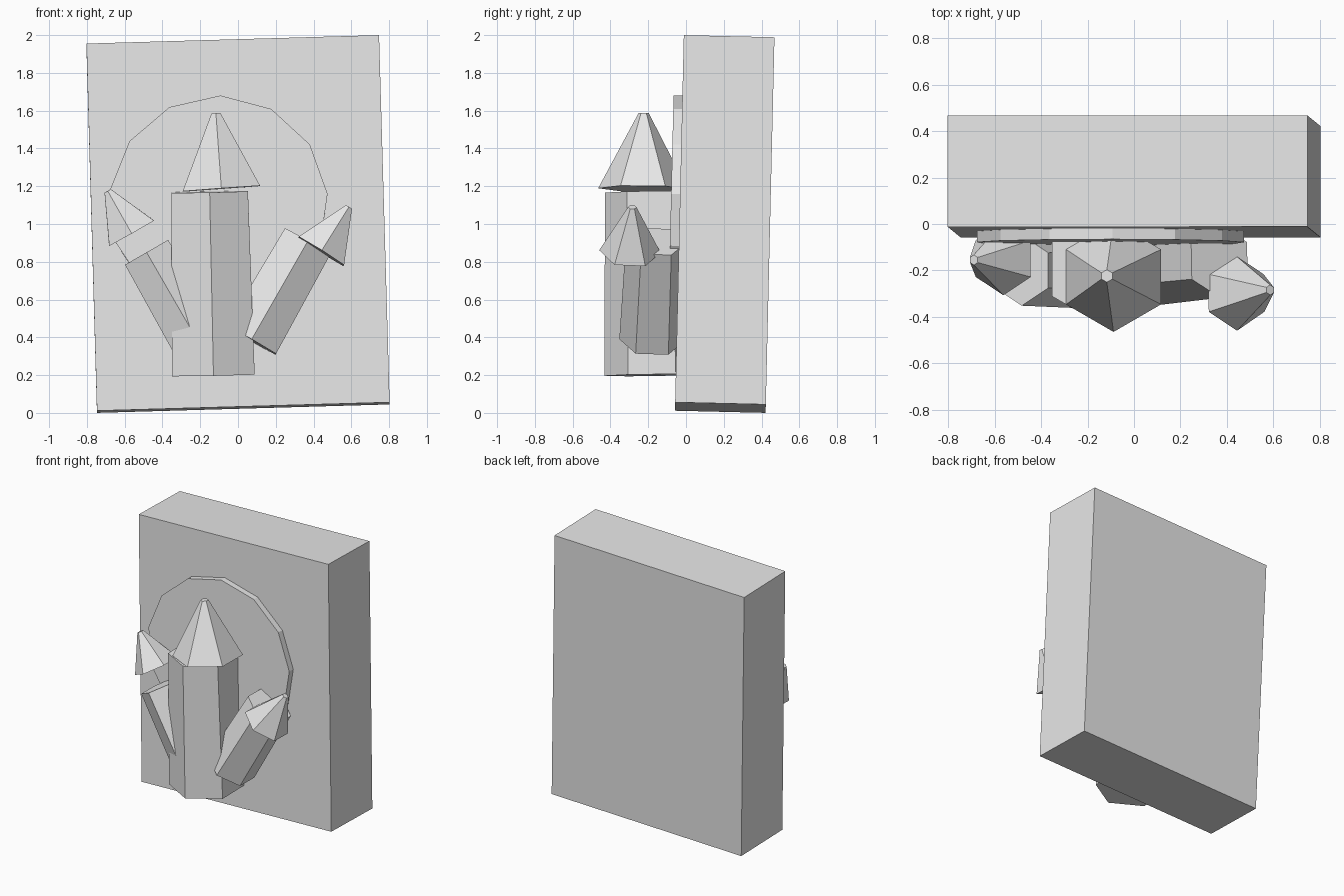
import bpy
import bmesh
import math
from mathutils import Vector, Matrix

if "Cube" in bpy.data.objects:
    bpy.data.objects.remove(bpy.data.objects["Cube"])

stone = bpy.data.materials.new("grey stone")
stone.diffuse_color = (0.8, 0.8, 0.8, 1)
stone.use_nodes = True
stone.node_tree.nodes["Principled BSDF"].inputs["Base Color"].default_value = stone.diffuse_color


def finish(name, bm):
    bmesh.ops.recalc_face_normals(bm, faces=bm.faces)
    mesh = bpy.data.meshes.new(name)
    bm.to_mesh(mesh)
    bm.free()
    mesh.materials.append(stone)
    obj = bpy.data.objects.new(name, mesh)
    bpy.context.collection.objects.link(obj)
    return obj


def frustum(name, start, end, r0, r1, sides=6, ref=(0, -1, 0)):
    """Closed tapered prism from start to end, with one corner towards ref."""
    start, end = Vector(start), Vector(end)
    axis = (end - start).normalized()
    v = Vector(ref)
    v = (v - axis * v.dot(axis)).normalized()
    u = v.cross(axis)
    bm = bmesh.new()
    rings = []
    for c, r in ((start, r0), (end, r1)):
        angles = [2 * math.pi * i / sides for i in range(sides)]
        rings.append([bm.verts.new(c + r * (math.cos(a) * v + math.sin(a) * u))
                      for a in angles])
        bm.faces.new(rings[-1])
    for i in range(sides):
        j = (i + 1) % sides
        bm.faces.new((rings[0][i], rings[0][j], rings[1][j], rings[1][i]))
    return finish(name, bm)


# Slightly tilted backing slab
bm = bmesh.new()
tilt = (Matrix.Rotation(math.radians(-1.35), 4, 'X')
        @ Matrix.Rotation(math.radians(-1.65), 4, 'Y'))
bmesh.ops.create_cube(bm, size=1, matrix=Matrix.Translation((0, 0.205, 1.0))
                      @ tilt @ Matrix.Diagonal((1.55, 0.48, 1.945, 1)))
finish("backing_slab", bm)

# Thin thirteen-sided disc on the slab
frustum("halo_disc", (-0.103, -0.02, 1.099), (-0.103, -0.08, 1.1005),
        0.58, 0.58, 13, (0.018, 0, 1))

# Crystals: shaft (start, end, radii) and loose pointed cap (start, end, radii)
crystals = {
    "centre": (((-0.13, -0.18, 0.2), (-0.15, -0.195, 1.17), 0.252, 0.234),
               ((-0.088, -0.228, 1.187), (-0.117, -0.224, 1.587), 0.237, 0.027)),
    "left": (((-0.184, -0.2, 0.33), (-0.484, -0.2, 0.85), 0.165, 0.152),
             ((-0.564, -0.15, 0.952), (-0.69, -0.155, 1.175), 0.157, 0.022)),
    "right": (((0.07, -0.18, 0.385), (0.368, -0.158, 0.907), 0.173, 0.16),
              ((0.44, -0.297, 0.855), (0.587, -0.284, 1.09), 0.163, 0.022)),
}
for side, (shaft, cap) in crystals.items():
    frustum(side + "_crystal_shaft", *shaft)
    frustum(side + "_crystal_cap", *cap)
